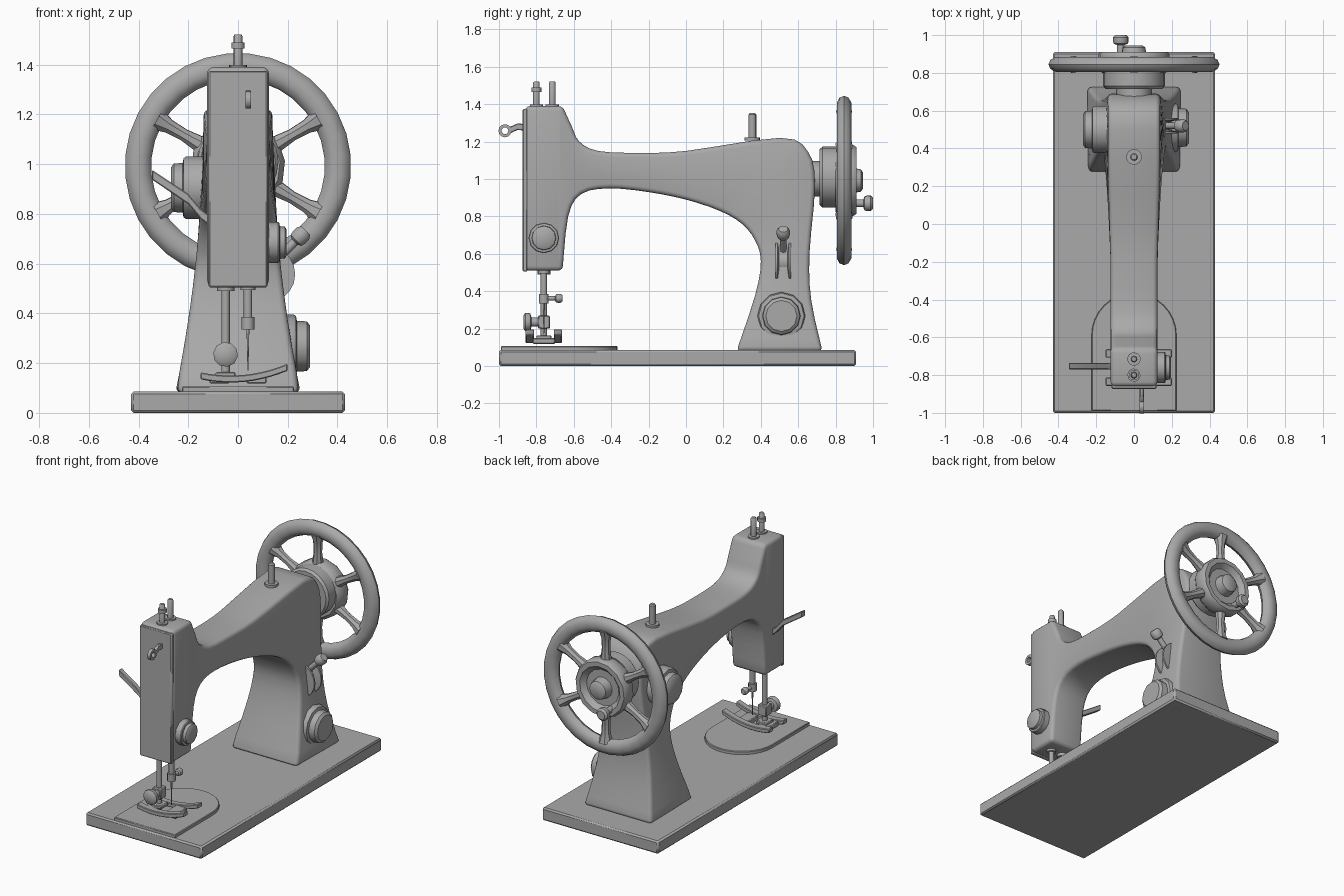
import bpy, bmesh, math
from mathutils import Vector

if "Cube" in bpy.data.objects:
    bpy.data.objects.remove(bpy.data.objects["Cube"])

shade = (0.4, 0.4, 0.4, 1)
grey = bpy.data.materials.new("plain grey")
grey.use_nodes = True
grey.diffuse_color = shade
grey.node_tree.nodes["Principled BSDF"].inputs["Base Color"].default_value = shade

RIGHT, BACK, UP = Vector((1, 0, 0)), Vector((0, 1, 0)), Vector((0, 0, 1))


def finish(name, bm, bevel, segments):
    """Round the hard edges, then make a smooth shaded object."""
    bmesh.ops.recalc_face_normals(bm, faces=bm.faces)
    if bevel:
        hard = [edge for edge in bm.edges if edge.calc_face_angle(0) > math.radians(50)]
        bmesh.ops.bevel(bm, geom=hard, offset=bevel, segments=segments, profile=0.5,
                        affect='EDGES', clamp_overlap=True)
    mesh = bpy.data.meshes.new(name)
    bm.to_mesh(mesh)
    bm.free()
    mesh.materials.append(grey)
    part = bpy.data.objects.new(name, mesh)
    bpy.context.collection.objects.link(part)
    bpy.ops.object.select_all(action='DESELECT')
    part.select_set(True)
    bpy.context.view_layer.objects.active = part
    bpy.ops.object.shade_smooth_by_angle(angle=math.radians(38))


def loft(name, rings, closed=False, bevel=0, segments=1):
    """Skin a list of equal vertex rings, capped unless closed."""
    bm = bmesh.new()
    rows = [[bm.verts.new(point) for point in ring] for ring in rings]
    count = len(rows[0])
    pairs = list(zip(rows, rows[1:]))
    if closed:
        pairs.append((rows[-1], rows[0]))
    else:
        bm.faces.new(rows[0])
        bm.faces.new(rows[-1])
    for near, far in pairs:
        for i in range(count):
            j = (i + 1) % count
            bm.faces.new((near[i], near[j], far[j], far[i]))
    finish(name, bm, bevel, segments)


def lathe(name, profile, start, axis, sides=12, closed=False):
    """Turn (radius, height) points about an axis through start."""
    axis = Vector(axis).normalized()
    side = axis.orthogonal().normalized()
    other = axis.cross(side)
    angles = [math.tau * (i + 0.5) / sides for i in range(sides)]
    rings = [[Vector(start) + axis * height
              + (side * math.cos(a) + other * math.sin(a)) * radius for a in angles]
             for radius, height in profile]
    loft(name, rings, closed)


def rod(name, start, axis, radius, length, taper=1):
    lathe(name, [(radius, 0), (radius * taper, length)], start, axis)


def knob(name, start, axis, radius, length):
    """Wide disc carrying a narrower, chamfered cap."""
    steps = [(1, 0), (1, 0.65), (0.95, 0.7), (0.8, 0.72), (0.78, 0.93), (0.65, 1)]
    lathe(name, [(radius * r, length * h) for r, h in steps], start, axis)


def thumb_screw(name, start, axis, radius, length):
    """Thin stem ending in a rounded head."""
    steps = [(0.5, 0), (0.5, 0.6), (0.9, 0.65), (1, 0.75), (1, 0.9), (0.7, 1)]
    lathe(name, [(radius * r, length * h) for r, h in steps], start, axis, 10)


def pin(name, y, z, height, collar):
    """Upright pin standing on a low collar."""
    shaft, ledge = collar * 0.5, collar * 0.4
    lathe(name, [(collar, 0), (collar, ledge), (shaft, ledge), (shaft, height * 0.95),
                 (shaft * 0.7, height)], (0, y, z), UP, 10)


def prism(name, outline, low, high, across, bevel=0.004):
    """Extrude a flat outline along one axis."""
    place = {'x': lambda a, b, t: (t, a, b), 'y': lambda a, b, t: (a, t, b),
             'z': lambda a, b, t: (a, b, t)}[across]
    loft(name, [[place(a, b, t) for a, b in outline] for t in (low, high)], bevel=bevel)


def ribbon(name, centres, thickness, low, high, across):
    """Bent bar following a centre line."""
    half = thickness / 2
    outline = [(a, b + half) for a, b in centres] + [(a, b - half) for a, b in reversed(centres)]
    prism(name, outline, low, high, across)


def box(name, centre, size, bevel=0.005):
    (x, y, z), (a, b, c) = centre, [s / 2 for s in size]
    prism(name, [(x - a, y - b), (x + a, y - b), (x + a, y + b), (x - a, y + b)],
          z - c, z + c, 'z', bevel)


def smooth_path(keys, steps=3):
    """Pass a smooth spline through the key points."""
    padded = [keys[0], *keys, keys[-1]]
    path = []
    for a, b, c, d in zip(padded, padded[1:], padded[2:], padded[3:]):
        for t in (i / steps for i in range(steps)):
            path.append([q + t * (r - p) / 2 + t * t * (p - 2.5 * q + 2 * r - s / 2)
                         + t ** 3 * (1.5 * (q - r) + (s - p) / 2)
                         for p, q, r, s in zip(a, b, c, d)])
    return path + [keys[-1]]


def half_width(y, z):
    """The arm is slim; the pillar flares towards its foot."""
    fade = min(max((y + 0.2) * 2, 0), 1)
    drop = max(1.2 - z, 0) / 1.1
    return 0.124 + fade * (0.014 + 0.11 * drop * drop)


# Base and needle plate
box("base", (0, -0.045, 0.043), (0.86, 1.91, 0.086), 0.01)
plate = 0.225
turns = [math.pi * i / 16 for i in range(17)]
prism("needle_plate", [(-plate, -0.99), (plate, -0.99)]
      + [(plate * math.cos(a), plate * math.sin(a) - 0.59) for a in turns], 0.08, 0.107, 'z')

# Body: pillar, arm and head, as pairs of inner and outer edge points (y, z)
body = smooth_path([
    (0.27, 0.08, 0.73, 0.08), (0.37, 0.38, 0.67, 0.35), (0.4, 0.56, 0.66, 0.6),
    (0.37, 0.67, 0.69, 0.97), (0.3, 0.76, 0.65, 1.15), (0.18, 0.83, 0.5, 1.22),
    (0, 0.89, 0, 1.15), (-0.2, 0.93, -0.25, 1.14), (-0.41, 0.95, -0.47, 1.15),
    (-0.56, 0.92, -0.57, 1.2), (-0.63, 0.8, -0.61, 1.28), (-0.66, 0.51, -0.66, 1.39)])
body.append((-0.86, 0.51, -0.86, 1.39))
rings = []
for iy, iz, oy, oz in body:
    inner, outer = half_width(iy, iz), half_width(oy, oz)
    rings.append([(-inner, iy, iz), (inner, iy, iz), (outer, oy, oz), (-outer, oy, oz)])
loft("body", rings, bevel=0.024, segments=3)
box("face_plate", (0, -0.86, 0.94), (0.236, 0.026, 0.87))

# Handwheel
hub = Vector((0, 0.845, 0.992))
around = [math.tau * i / 10 for i in range(10)]
lathe("handwheel_rim", [(0.402 + 0.053 * math.cos(a), 0.041 * math.sin(a)) for a in around],
      hub, BACK, 32, closed=True)
for i in range(6):
    a = math.tau * (i + 0.5) / 6
    lathe("handwheel_spoke", [(0.04, 0.14), (0.026, 0.25), (0.03, 0.32), (0.048, 0.375)],
          hub, (math.cos(a), 0, math.sin(a)), 8)
lathe("handwheel_hub", [(0.17, -0.045), (0.19, -0.02), (0.19, 0.05), (0.18, 0.066),
                        (0.15, 0.066), (0.12, 0.035), (0.07, 0.035), (0.06, 0.09), (0.045, 0.1)],
      hub, BACK, 14)
rod("wheel_shaft", hub + UP * 0.01 - BACK * 0.2, BACK, 0.095, 0.1)
lathe("wheel_bearing", [(0.15, -0.13), (0.163, -0.115), (0.163, -0.04)],
      hub + UP * 0.018, BACK, 20)
thumb_screw("clutch_knob", (-0.07, 0.87, 0.87), BACK, 0.042, 0.13)

# Side caps and knobs
needle_y = -0.76
knob("pillar_knob", (0.1, 0.51, 0.268), RIGHT, 0.128, 0.19)
knob("upper_side_cap", (-0.1, 0.5, 0.905), -RIGHT, 0.125, 0.17)
knob("head_knob", (0.1, needle_y, 0.685), RIGHT, 0.082, 0.095)

# Bobbin winder
flange = [(0.115, 0.042), (0.115, 0.03), (0.07, 0.022)]
lathe("bobbin_winder", flange + [(r, -h) for r, h in reversed(flange)],
      (0.115, 0.52, 0.557), BACK, 20)
thumb_screw("winder_lever", (0.16, 0.52, 0.62), RIGHT + UP, 0.036, 0.16)

# Pins on the head and arm
head_top = 1.385
pin("head_pin_front", -0.8, head_top, 0.137, 0.035)
rod("head_pin_nut", (0, -0.8, head_top + 0.08), UP, 0.027, 0.025)
pin("head_pin_rear", -0.715, head_top, 0.137, 0.036)
pin("spool_pin", 0.355, 1.205, 0.147, 0.042)

# Thread take-up lever with its eye
ribbon("take_up_lever", [(-0.85, 1.275), (-0.9, 1.28), (-0.945, 1.26)], 0.035, 0.03, 0.052, 'x')
thick = 0.011
lathe("take_up_eye", [(0.035, -thick), (0.035, thick), (0.018, thick), (0.018, -thick)],
      (0.041, -0.968, 1.258), RIGHT, closed=True)

# Lifting lever beside the head
ribbon("lifting_lever", [(-0.345, 0.957), (-0.2, 0.86), (-0.15, 0.8), (-0.11, 0.77)],
       0.04, needle_y - 0.01, needle_y + 0.025, 'y')

# Presser bar, clamp and foot
presser = Vector((-0.05, needle_y, 0))
rod("presser_bar", presser + UP * 0.14, UP, 0.017, 0.4)
rod("presser_collar", presser + UP * 0.49, UP, 0.035, 0.04)
box("presser_clamp", presser + UP * 0.235, (0.064, 0.064, 0.07))
thumb_screw("presser_screw", presser + UP * 0.235, -BACK, 0.05, 0.11)
spots = [0.035 * i - 0.15 for i in range(11)]
bow = [(x, 0.136 + 0.9 * (x + 0.03) ** 2) for x in spots]
for name, y in (("foot_front_bar", -0.835), ("foot_rear_bar", -0.685)):
    ribbon(name, bow, 0.028, y - 0.022, y + 0.022, 'y')
for x in (-0.075, 0.075):
    box("foot_bridge", (x, needle_y, 0.134), (0.08, 0.12, 0.032))
box("foot_ankle", presser + UP * 0.152, (0.08, 0.08, 0.025))

# Needle bar, clamp and needle
needle = Vector((0.04, needle_y, 0))
rod("needle_bar", needle + UP * 0.36, UP, 0.017, 0.2)
rod("needle_collar", needle + UP * 0.495, UP, 0.03, 0.03)
rod("needle_clamp", needle + UP * 0.335, UP, 0.026, 0.05)
thumb_screw("needle_screw", needle + UP * 0.362, BACK, 0.024, 0.1)
rod("needle", needle + UP * 0.17, UP, 0.002, 0.18, taper=3)
